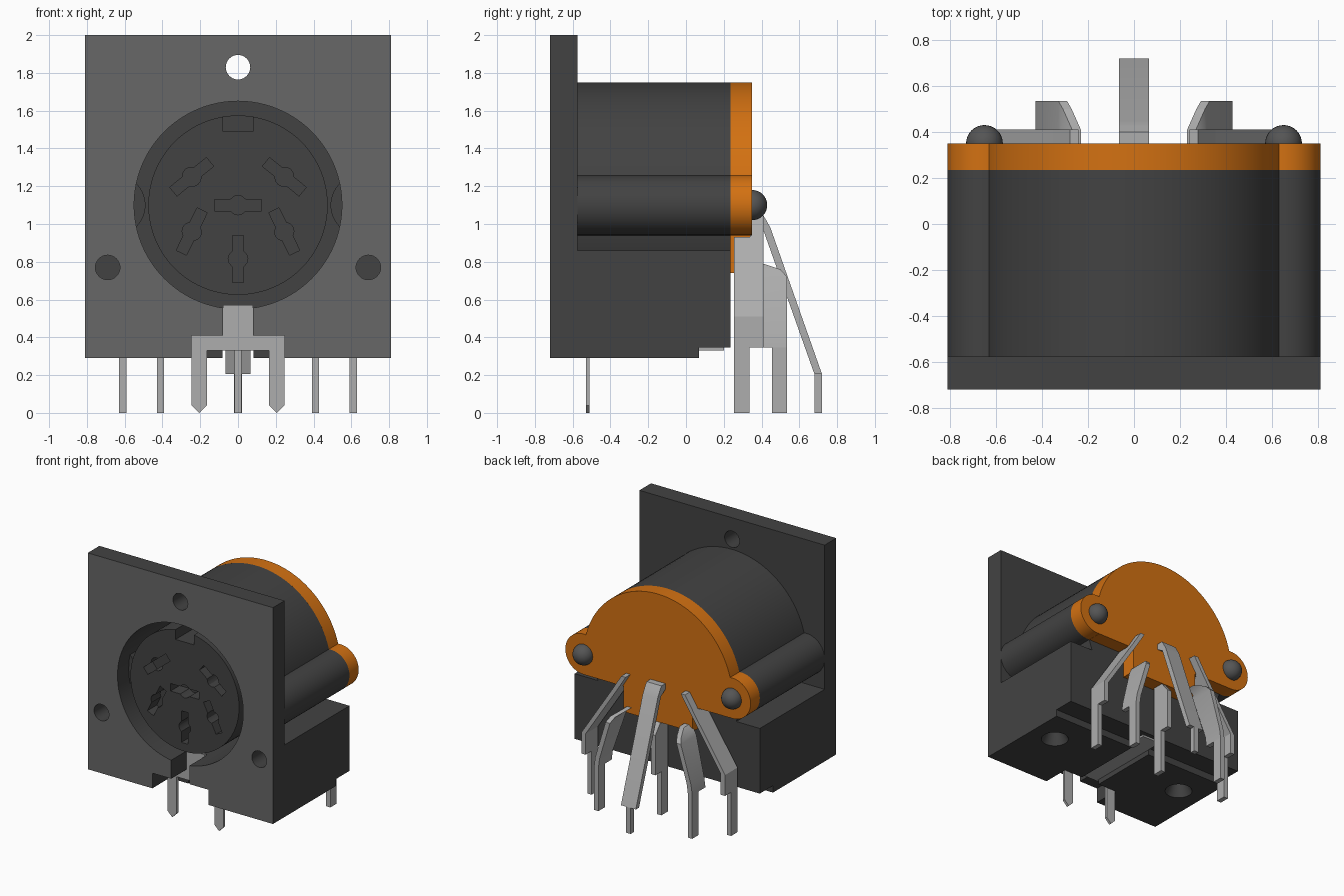
import bpy, bmesh, math
from mathutils import Vector

if "Cube" in bpy.data.objects:
    bpy.data.objects.remove(bpy.data.objects["Cube"], do_unlink=True)


def material(name, rgb, rough=0.6):
    m = bpy.data.materials.new(name)
    m.use_nodes = True
    m.diffuse_color = (*rgb, 1)
    bsdf = m.node_tree.nodes["Principled BSDF"]
    bsdf.inputs["Base Color"].default_value = (*rgb, 1)
    bsdf.inputs["Roughness"].default_value = rough
    return m


DARK = material("dark plastic", (0.055, 0.055, 0.055))
FACE = material("grey front face", (0.135, 0.135, 0.135))
ORANGE = material("orange plastic", (0.65, 0.165, 0.006))
METAL = material("pin metal", (0.42, 0.42, 0.42))
SCREW = material("screw grey", (0.09, 0.09, 0.09))


def finish(name, bm, mat):
    bmesh.ops.recalc_face_normals(bm, faces=bm.faces)
    me = bpy.data.meshes.new(name)
    bm.to_mesh(me)
    bm.free()
    me.materials.append(mat)
    ob = bpy.data.objects.new(name, me)
    bpy.context.scene.collection.objects.link(ob)
    return ob


def prism(name, pts, a, b, mat=DARK, axis="y"):
    """Extrude an outline: (x, z) along y, or (y, z) along x."""
    bm = bmesh.new()
    place = (lambda p: (p[0], a, p[1])) if axis == "y" else (lambda p: (a, p[0], p[1]))
    face = bm.faces.new([bm.verts.new(place(p)) for p in pts])
    new = bmesh.ops.extrude_face_region(bm, geom=[face])["geom"]
    move = Vector((0, b - a, 0)) if axis == "y" else Vector((b - a, 0, 0))
    bmesh.ops.translate(bm, vec=move, verts=[g for g in new if isinstance(g, bmesh.types.BMVert)])
    return finish(name, bm, mat)


def circle(x, z, r, n=64):
    return [(x + r * math.cos(2 * math.pi * i / n), z + r * math.sin(2 * math.pi * i / n)) for i in range(n)]


def rect(x0, x1, z0, z1):
    return [(x0, z0), (x1, z0), (x1, z1), (x0, z1)]


def loft(name, rings, mat=METAL):
    """Join box sections (x0, x1, y0, y1, z) into one bent bar."""
    bm = bmesh.new()
    rows = [[bm.verts.new(c) for c in ((x0, y0, z), (x1, y0, z), (x1, y1, z), (x0, y1, z))]
            for x0, x1, y0, y1, z in rings]
    for lo, hi in zip(rows, rows[1:]):
        for i in range(4):
            j = (i + 1) % 4
            bm.faces.new((lo[i], lo[j], hi[j], hi[i]))
    bm.faces.new(rows[0])
    bm.faces.new(rows[-1])
    return finish(name, bm, mat)


def boolean(target, others, op):
    """Apply booleans one after another and remove the helper shapes."""
    for o in others:
        o.hide_render = True
        mod = target.modifiers.new("cut", "BOOLEAN")
        mod.operation, mod.solver, mod.object = op, "EXACT", o
        bpy.context.view_layer.update()
        dg = bpy.context.evaluated_depsgraph_get()
        me = bpy.data.meshes.new_from_object(target.evaluated_get(dg))
        target.modifiers.clear()
        target.data = me
        bpy.data.objects.remove(o, do_unlink=True)


CZ = 1.10  # height of the barrel axis

# Housing: front plate and base block, then the barrel
housing = prism("housing", [(-0.72, 0.29), (0.07, 0.29), (0.07, 0.345), (0.235, 0.345),
                            (0.235, 0.86), (-0.575, 0.86), (-0.575, 2), (-0.72, 2)],
                -0.81, 0.81, axis="x")
boolean(housing, [prism("barrel", circle(0, CZ, 0.65, 96), -0.65, 0.235)], "UNION")

# Socket cavity, fixing holes, bracket notch and underside groove
cuts = [prism("cavity", circle(0, CZ, 0.55, 96), -0.8, 0.05),
        prism("top_hole", circle(0, 1.83, 0.065, 32), -0.8, -0.5),
        prism("notch_upper", rect(-0.08, 0.08, 0.2, 0.62), -0.8, -0.505),
        prism("notch_lower", rect(-0.245, 0.245, 0.2, 0.41), -0.8, -0.505),
        prism("groove", rect(-0.081, 0.081, 0.2, 0.347), -0.6, 0.15)]
for s in (-1, 1):
    cuts.append(prism("front_hole", circle(s * 0.69, 0.77, 0.065, 32), -0.8, -0.3))
    # countersunk holes in the underside
    bm = bmesh.new()
    bmesh.ops.create_cone(bm, cap_ends=True, segments=32, radius1=0.11, radius2=0.055, depth=0.12)
    bmesh.ops.translate(bm, vec=(s * 0.6, -0.2, 0.33), verts=bm.verts)
    cuts.append(finish("underside_hole", bm, DARK))
boolean(housing, cuts, "DIFFERENCE")

# The front surface of the plate is the lighter grey
housing.data.materials.clear()
housing.data.materials.append(DARK)
housing.data.materials.append(FACE)
for p in housing.data.polygons:
    p.material_index = int(p.normal.y < -0.9 and p.center.y < -0.715)

# Screw posts and round screw heads
for s, side in ((1, "left"), (-1, "right")):
    prism(side + "_screw_post", circle(s * 0.65, CZ, 0.16), -0.58, 0.235)
    bm = bmesh.new()
    bmesh.ops.create_uvsphere(bm, u_segments=32, v_segments=16, radius=0.08)
    bmesh.ops.translate(bm, vec=(s * 0.65, 0.35, CZ), verts=bm.verts)
    finish(side + "_screw_head", bm, SCREW)

# Contact insert with key notch and six contact slots
insert = prism("contact_insert", circle(0, CZ, 0.475, 96), -0.665, 0.1)
slots = [prism("key", rect(-0.08, 0.08, 1.49, 1.7), -0.8, -0.3)]
for x, z, deg in ((0, 1.10, 0), (0, 0.815, 90), (0.245, 1.25, -39), (-0.245, 1.25, 39),
                  (0.245, 0.96, -64), (-0.245, 0.96, 64)):
    # a straight slot that widens to an arc in the middle
    half = [(0.125, -0.03), (0.125, 0.03), (0.04, 0.03), (0.022, 0.046), (0, 0.052), (-0.022, 0.046), (-0.04, 0.03)]
    c, s = math.cos(math.radians(deg)), math.sin(math.radians(deg))
    outline = half + [(-u, -v) for u, v in half]
    slots.append(prism("slot", [(x + u * c - v * s, z + u * s + v * c) for u, v in outline], -0.8, -0.55))
boolean(insert, slots, "DIFFERENCE")

# Orange rear cover: arch, two ears and a lower tab
low = 0.94
a0 = math.asin((low - CZ) / 0.65)
arch = [(0.65 * math.cos(a0 + (math.pi - 2 * a0) * i / 72),
         CZ + 0.65 * math.sin(a0 + (math.pi - 2 * a0) * i / 72)) for i in range(73)]
cover = prism("rear_cover", arch + [(-0.3, low), (-0.3, 0.74), (0.3, 0.74), (0.3, low)], 0.235, 0.35, ORANGE)
boolean(cover, [prism("ear", circle(s * 0.65, CZ, 0.16), 0.235, 0.35, ORANGE) for s in (-1, 1)], "UNION")
cover.data.materials.clear()
cover.data.materials.append(ORANGE)
for p in cover.data.polygons:
    p.material_index = 0

# Side solder pins: outer pair and inner pair
for s, side in ((1, "left"), (-1, "right")):
    def pin(name, rows):
        loft(name, [(s * x - 0.019, s * x + 0.019, y0, y1, z) for x, y0, y1, z in rows])
    pin(side + "_outer_pin", [(0.61, 0.255, 0.335, 0), (0.61, 0.255, 0.335, 0.345), (0.61, 0.255, 0.41, 0.345),
                              (0.61, 0.255, 0.41, 0.51), (0.335, 0.255, 0.41, 0.93), (0.335, 0.34, 0.41, 0.93),
                              (0.26, 0.34, 0.41, 1.05)])
    pin(side + "_inner_pin", [(0.41, 0.455, 0.535, 0), (0.41, 0.455, 0.535, 0.345), (0.41, 0.37, 0.535, 0.345),
                              (0.40, 0.37, 0.535, 0.42), (0.31, 0.34, 0.535, 0.72), (0.29, 0.34, 0.50, 0.76),
                              (0.25, 0.34, 0.41, 0.79)])

# Centre pins: a straight one under the cover and a bent one behind it
loft("centre_front_pin", [(-0.019, 0.019, y0, y1, z) for y0, y1, z in
                          ((0.255, 0.335, 0), (0.255, 0.335, 0.345), (0.255, 0.41, 0.345),
                           (0.255, 0.41, 0.66), (0.255, 0.34, 0.745))])
loft("centre_rear_pin", [(-w, w, y0, y1, z) for w, y0, y1, z in
                         ((0.02, 0.68, 0.72, 0), (0.02, 0.68, 0.72, 0.205), (0.065, 0.68, 0.72, 0.205),
                          (0.065, 0.405, 0.447, 0.98), (0.065, 0.34, 0.425, 1.02), (0.065, 0.34, 0.40, 1.06))])

# Metal ground bracket with two pointed legs and a strip under the base
side_pts = [(0.08, 0.57), (0.08, 0.41), (0.245, 0.41), (0.245, 0.04), (0.205, 0),
            (0.165, 0.04), (0.165, 0.33)]
prism("ground_bracket", side_pts + [(-x, z) for x, z in reversed(side_pts)], -0.53, -0.51, METAL)
prism("ground_strip", rect(-0.08, 0.08, 0.33, 0.346), -0.515, 0.2, METAL)

# Smooth the round surfaces, keep real edges sharp
bpy.ops.object.select_all(action="DESELECT")
for ob in bpy.context.scene.objects:
    if ob.type == "MESH":
        ob.select_set(True)
        bpy.context.view_layer.objects.active = ob
bpy.ops.object.shade_smooth_by_angle(angle=math.radians(30))
